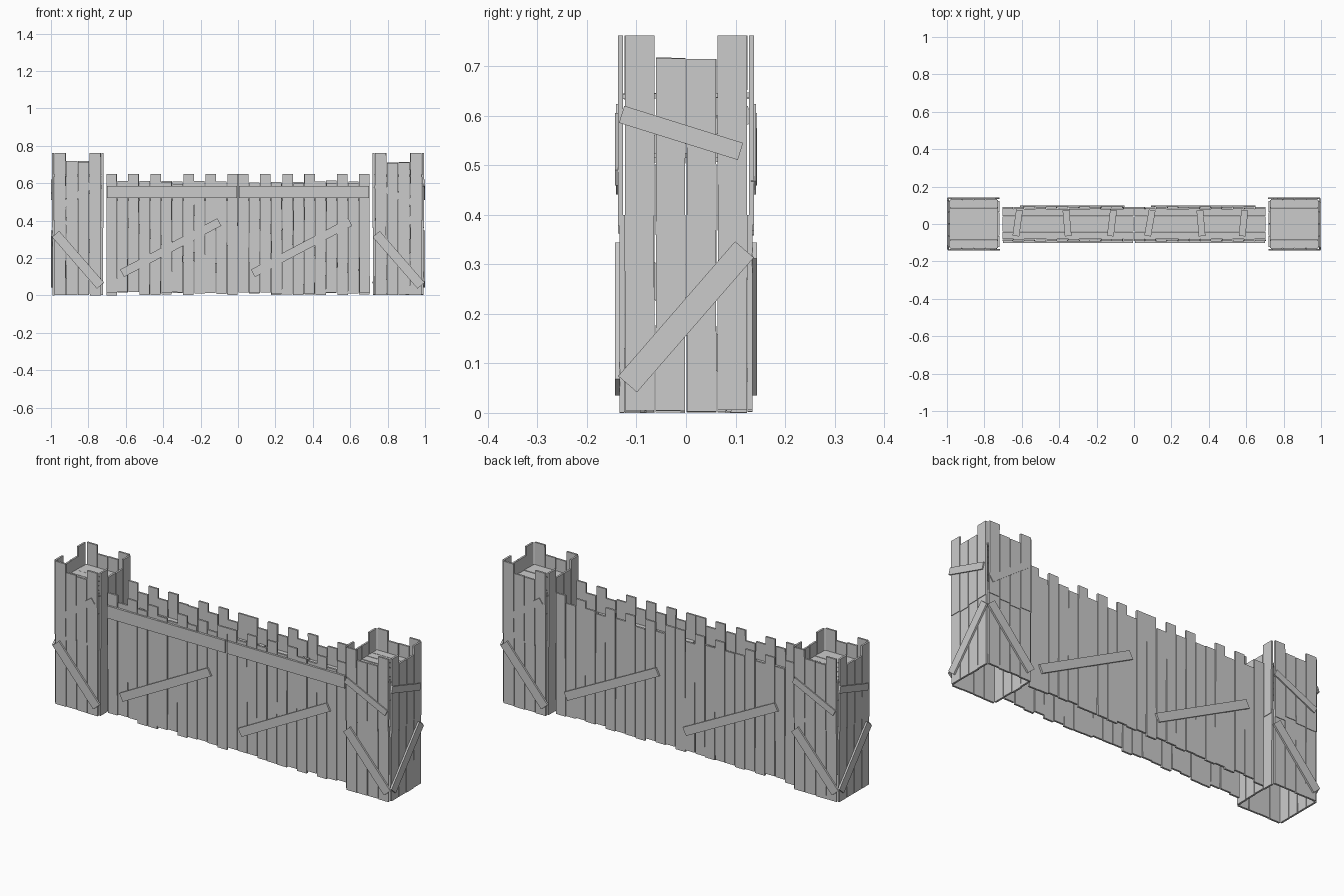
import bpy, bmesh, random
from math import radians, atan2, hypot
from mathutils import Matrix

if "Cube" in bpy.data.objects:
    bpy.data.objects.remove(bpy.data.objects["Cube"])

random.seed(4)
HALF_TURN = Matrix.Rotation(radians(180), 4, 'Z')


def board(bm, m, size, loc, ry=0.0, rx=0.0):
    """One plank in the local space of a face (x along, -y outward, z up)."""
    t = (m @ Matrix.Translation(loc) @ Matrix.Rotation(rx, 4, 'X')
         @ Matrix.Rotation(ry, 4, 'Y') @ Matrix.Diagonal((*size, 1)))
    bmesh.ops.create_cube(bm, size=1, matrix=t)


def brace(bm, m, a, b, width, out, thick=0.01):
    """Diagonal board from a to b (x, z) on a face."""
    dx, dz = b[0] - a[0], b[1] - a[1]
    board(bm, m, (hypot(dx, dz), thick, width),
          ((a[0] + b[0]) / 2, -out, (a[1] + b[1]) / 2), -atan2(dz, dx))


def upright(bm, m, x, w, z0, z1, out, wobble=0.0, lean=0.0):
    board(bm, m, (w, 0.010, z1 - z0), (x, -out, (z0 + z1) / 2),
          random.uniform(-wobble, wobble), lean)


def finish(bm, name):
    me = bpy.data.meshes.new(name)
    bm.to_mesh(me)
    bm.free()
    ob = bpy.data.objects.new(name, me)
    bpy.context.collection.objects.link(ob)


def tower(name, sx, turn):
    # The two towers are the same apart from a half turn
    base = Matrix.Translation((sx * 0.857, 0, 0)) @ turn
    bm = bmesh.new()
    for k in range(4):
        m = base @ Matrix.Rotation(radians(90 * k), 4, 'Z')
        for i in range(4):
            x = (i - 1.5) * 0.0625
            top = 0.762 if i in (0, 3) else 0.716 + random.uniform(-0.008, 0.002)
            upright(bm, m, x, 0.0595, random.uniform(0, 0.006), 0.40, 0.129, 0.004)
            upright(bm, m, x, 0.0595, random.uniform(0.358, 0.382), top, 0.132, 0.003)
    finish(bm, name + "_planks")

    # Lookout floor boards
    bm = bmesh.new()
    for i in range(6):
        board(bm, base, (0.26, 0.041, 0.01),
              (0, (i - 2.5) * 0.043, 0.64 + random.uniform(-.002, .002)))
    finish(bm, name + "_floor")

    # Braces on front, outer side and back
    bm = bmesh.new()
    front = base
    side = base @ Matrix.Rotation(radians(90), 4, 'Z')
    back = base @ HALF_TURN
    brace(bm, front, (-0.118, 0.328), (0.122, 0.052), 0.05, 0.138)
    brace(bm, front, (-0.125, 0.59), (0.115, 0.475), 0.034, 0.138)
    brace(bm, side, (-0.118, 0.058), (0.118, 0.33), 0.05, 0.138)
    brace(bm, side, (-0.13, 0.603), (0.11, 0.528), 0.036, 0.138)
    brace(bm, back, (-0.118, 0.328), (0.122, 0.052), 0.05, 0.138)
    brace(bm, back, (-0.115, 0.455), (0.10, 0.61), 0.034, 0.136)
    finish(bm, name + "_braces")


tower("right_tower", 1, Matrix.Identity(4))
tower("left_tower", -1, HALF_TURN)

# Battlement walls, front and back
P = 0.705 / 12
HIGH = {0, 2, 4, 7, 9, 11, 12, 14, 16, 18, 21, 23}
for name, turn in (("front_wall", Matrix.Identity(4)), ("back_wall", HALF_TURN)):
    bm = bmesh.new()
    for i in range(24):
        hi = i in HIGH if turn != HALF_TURN else 23 - i in HIGH
        top = 0.65 if hi else 0.602 + random.uniform(-0.006, 0.012)
        upright(bm, turn, (i - 11.5) * P, P - 0.003, random.uniform(0, 0.018),
                top, 0.086 + random.uniform(-.002, .002), 0.004)
    finish(bm, name + "_planks")
    bm = bmesh.new()
    for s in (-0.7, 0):
        shift = 0 if turn != HALF_TURN else -0.02
        brace(bm, turn, (0.08 + s + shift, 0.118), (0.60 + s, 0.392), 0.045, 0.095)
    finish(bm, name + "_braces")

# Long rails across the front
bm = bmesh.new()
for x in (-0.353, 0.353):
    board(bm, Matrix.Identity(4), (0.695, 0.012, 0.066), (x, -0.096, 0.553))
finish(bm, "front_rail")

# Walkway boards and crosswise battens
bm = bmesh.new()
for h in (-0.353, 0.353):
    for i in range(4):
        board(bm, Matrix.Identity(4), (0.70, 0.039, 0.01),
              (h, (i - 1.5) * 0.041, 0.51 + random.uniform(-.002, .002)))
finish(bm, "walkway")
bm = bmesh.new()
for x, a in ((-0.622, -8), (-0.358, 5), (-0.118, -7), (0.085, -10), (0.358, 5), (0.585, -6)):
    m = Matrix.Translation((x, 0.005, 0.52)) @ Matrix.Rotation(radians(a), 4, 'Z')
    board(bm, m, (0.036, 0.14, 0.01), (0, 0, 0))
finish(bm, "walkway_battens")
